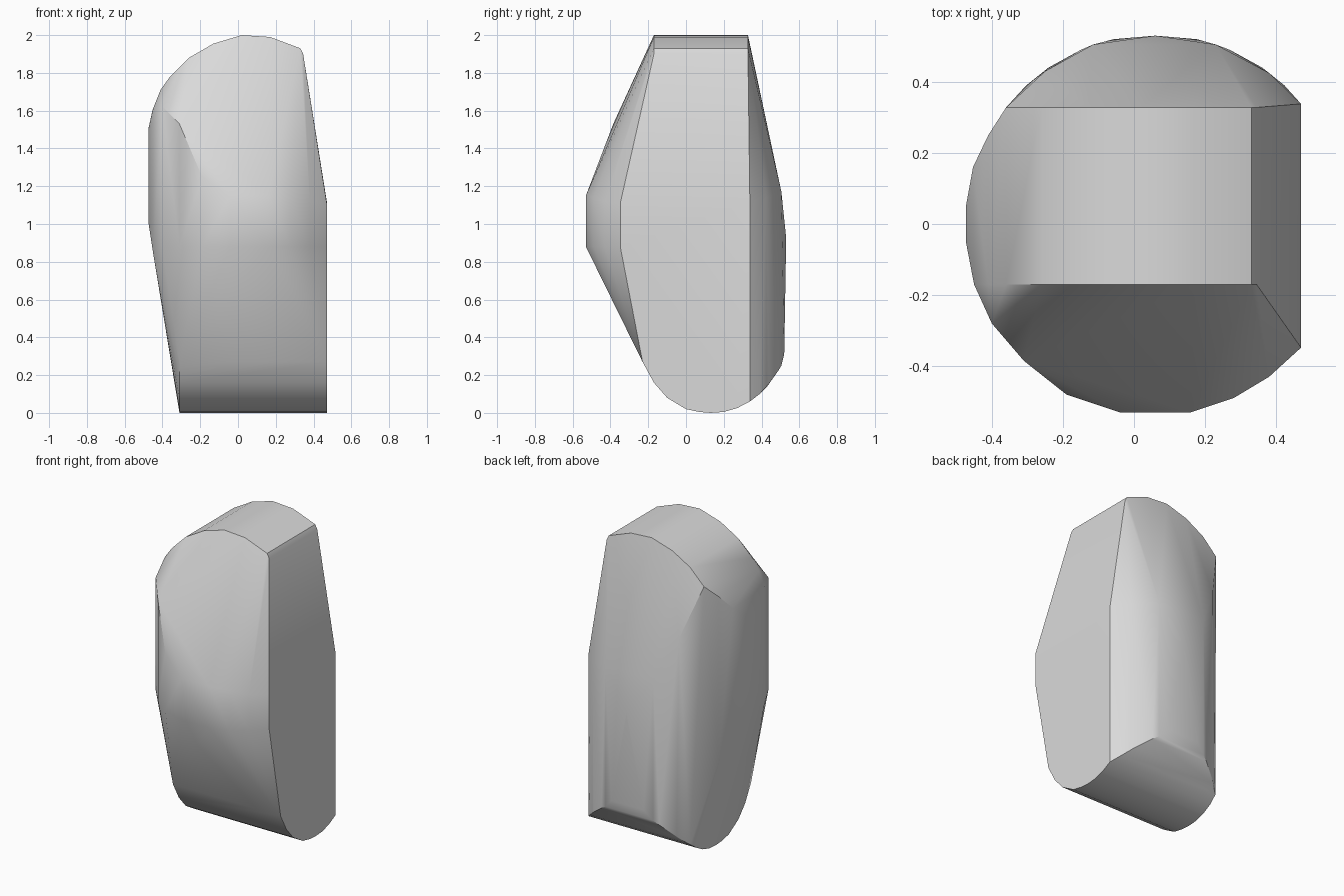
import bpy
import bmesh
import math

cube = bpy.data.objects.get("Cube")
if cube:
    bpy.data.objects.remove(cube, do_unlink=True)

# Round plan of the body, cut flat on the +x side
CX, R, FLAT = 0.06, 0.533, 0.47


def half_width(y):
    return math.sqrt(max(R * R - y * y, 0.0))


def left_x(y):
    return CX - half_width(y)


def right_x(y):
    return min(FLAT, CX + half_width(y))


points = []

# Arched top: front profile (x, z) swept between two depths
arch = [(-0.45, 1.61), (-0.41, 1.71), (-0.36, 1.78), (-0.26, 1.88),
        (-0.13, 1.955), (0.02, 2.0), (0.17, 1.99), (0.33, 1.93), (0.345, 1.9)]
for x, z in arch:
    for y in (-0.17, 0.328):
        if x >= left_x(y) - 0.012:
            points.append((x, y, z))

# Rounded bottom: side profile (y, z) swept across, trimmed by the round plan
keel = [(-0.23, 0.27), (-0.17, 0.16), (-0.10, 0.08), (0.0, 0.02), (0.07, 0.005),
        (0.13, 0.0), (0.20, 0.005), (0.27, 0.025), (0.335, 0.06), (0.39, 0.10),
        (0.44, 0.155), (0.49, 0.225), (0.52, 0.31)]
for y, z in keel:
    points.append((max(-0.31, left_x(y)), y, z))
    points.append((right_x(y), y, z))

# Waist: points of the round plan (x, y), each with a lower and upper height
waist = [(-0.473, 0.05, 1.0, 1.51), (-0.473, -0.05, 1.0, 1.51),
         (-0.453, 0.16, 0.87, 1.60), (-0.45, -0.17, 0.85, 1.61),
         (-0.41, 0.25, 0.62, 1.70), (-0.40, -0.28, 0.88, 1.62),
         (-0.31, -0.385, 0.88, 1.53), (-0.19, -0.48, 0.88, 1.25),
         (-0.04, -0.53, 0.88, 1.15), (0.16, -0.53, 0.88, 1.15),
         (0.28, -0.49, 0.88, 1.14), (0.38, -0.43, 0.88, 1.12),
         (0.47, -0.348, 0.88, 1.11), (0.47, 0.338, 0.06, 1.12),
         (0.38, 0.425, 0.14, 1.14), (0.23, 0.505, 0.25, 1.17),
         (0.06, 0.53, 0.90, 0.93), (-0.115, 0.505, 0.25, 1.17),
         (-0.25, 0.43, 0.14, 1.45)]
for x, y, low, high in waist:
    points += [(x, y, low), (x, y, high)]

# Wrap the three sections in one convex skin
bm = bmesh.new()
for p in points:
    bm.verts.new(p)
hull = bmesh.ops.convex_hull(bm, input=bm.verts[:])
loose = {g for g in hull["geom_interior"] + hull["geom_unused"]
         if isinstance(g, bmesh.types.BMVert)}
bmesh.ops.delete(bm, geom=[v for v in loose if v.is_valid], context="VERTS")
bmesh.ops.dissolve_limit(bm, angle_limit=math.radians(0.5),
                         verts=bm.verts[:], edges=bm.edges[:])
bmesh.ops.recalc_face_normals(bm, faces=bm.faces[:])
mesh = bpy.data.meshes.new("rounded_block")
bm.to_mesh(mesh)
bm.free()

# Plain grey finish
grey = bpy.data.materials.new("light_grey")
grey.use_nodes = True
colour = (0.7, 0.7, 0.7, 1.0)
grey.diffuse_color = colour
grey.node_tree.nodes["Principled BSDF"].inputs["Base Color"].default_value = colour
mesh.materials.append(grey)

block = bpy.data.objects.new("rounded_block", mesh)
bpy.context.collection.objects.link(block)
bpy.ops.object.select_all(action="DESELECT")
block.select_set(True)
bpy.context.view_layer.objects.active = block
bpy.ops.object.shade_smooth_by_angle(angle=math.radians(30))
